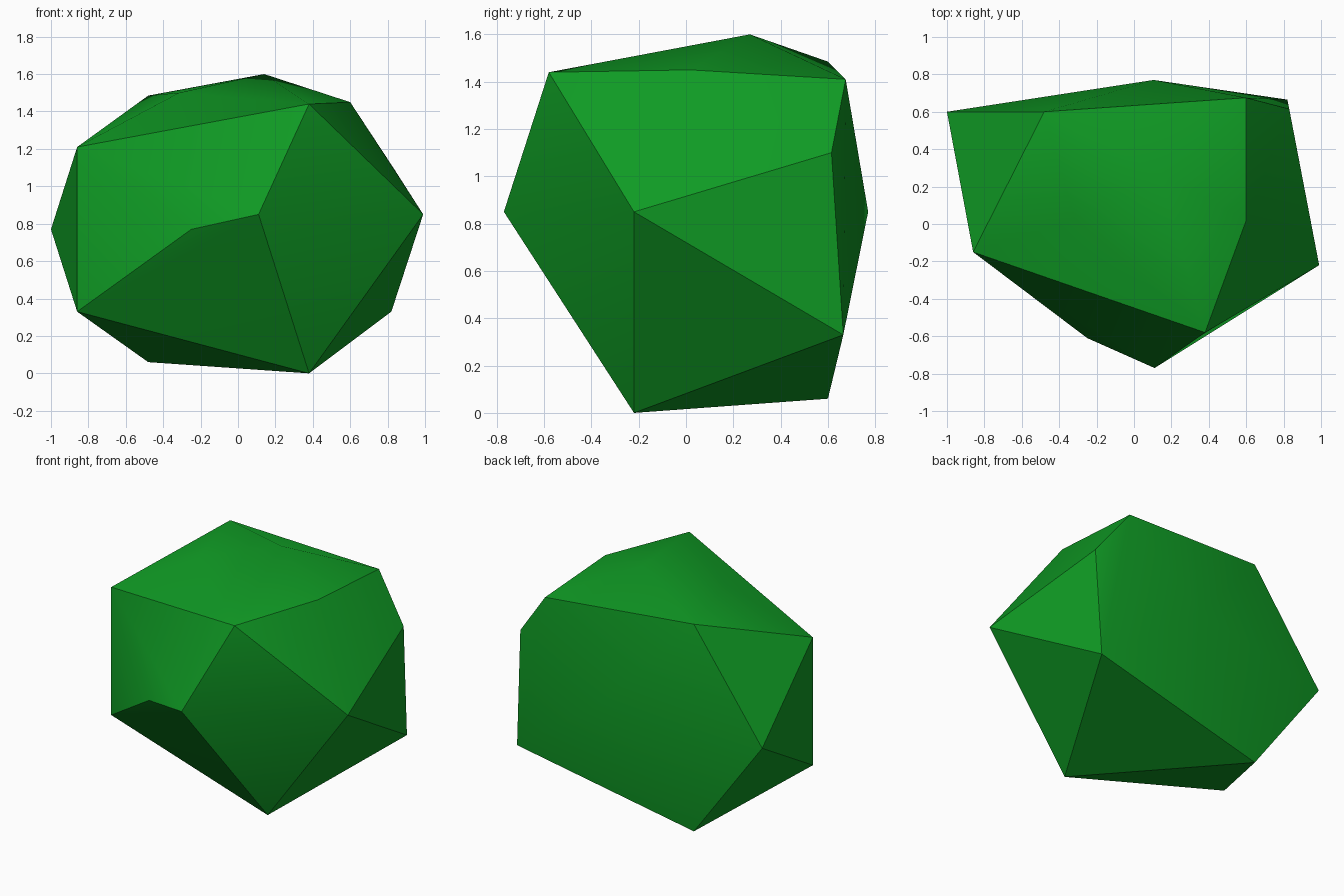
import bpy, bmesh, math

if "Cube" in bpy.data.objects:
    bpy.data.objects.remove(bpy.data.objects["Cube"])

# Corner points of the faceted green boulder, low to high
CORNERS = [
    (0.38, -0.22, 0.00), (-0.48, 0.60, 0.06),                              # base
    (-0.86, -0.15, 0.33), (0.82, 0.665, 0.33),                             # lower ring
    (-1.00, 0.60, 0.77), (-0.25, -0.61, 0.77), (0.11, -0.77, 0.85),
    (0.99, -0.22, 0.85), (0.105, 0.77, 0.85),                              # waist
    (0.83, 0.615, 1.10), (-0.86, -0.15, 1.21), (0.60, 0.675, 1.41),        # shoulders
    (0.38, -0.58, 1.44), (0.60, 0.02, 1.45), (-0.48, 0.60, 1.485),
    (-0.315, 0.025, 1.50), (0.14, 0.27, 1.60),                             # crown
]

# Wrap the corners in a convex skin of triangles
bm = bmesh.new()
for co in CORNERS:
    bm.verts.new(co)
bmesh.ops.convex_hull(bm, input=bm.verts[:])
bmesh.ops.recalc_face_normals(bm, faces=bm.faces[:])
mesh = bpy.data.meshes.new("foliage_clump")
bm.to_mesh(mesh)
bm.free()

# One flat leaf green
green = bpy.data.materials.new("leaf_green")
green.diffuse_color = (0.005, 0.33, 0.018, 1.0)
green.use_nodes = True
green.node_tree.nodes["Principled BSDF"].inputs["Base Color"].default_value = green.diffuse_color
mesh.materials.append(green)

clump = bpy.data.objects.new("foliage_clump", mesh)
bpy.context.collection.objects.link(clump)

# Soft shading across shallow folds, crisp facets elsewhere
bpy.context.view_layer.objects.active = clump
clump.select_set(True)
bpy.ops.object.shade_smooth_by_angle(angle=math.radians(30))
